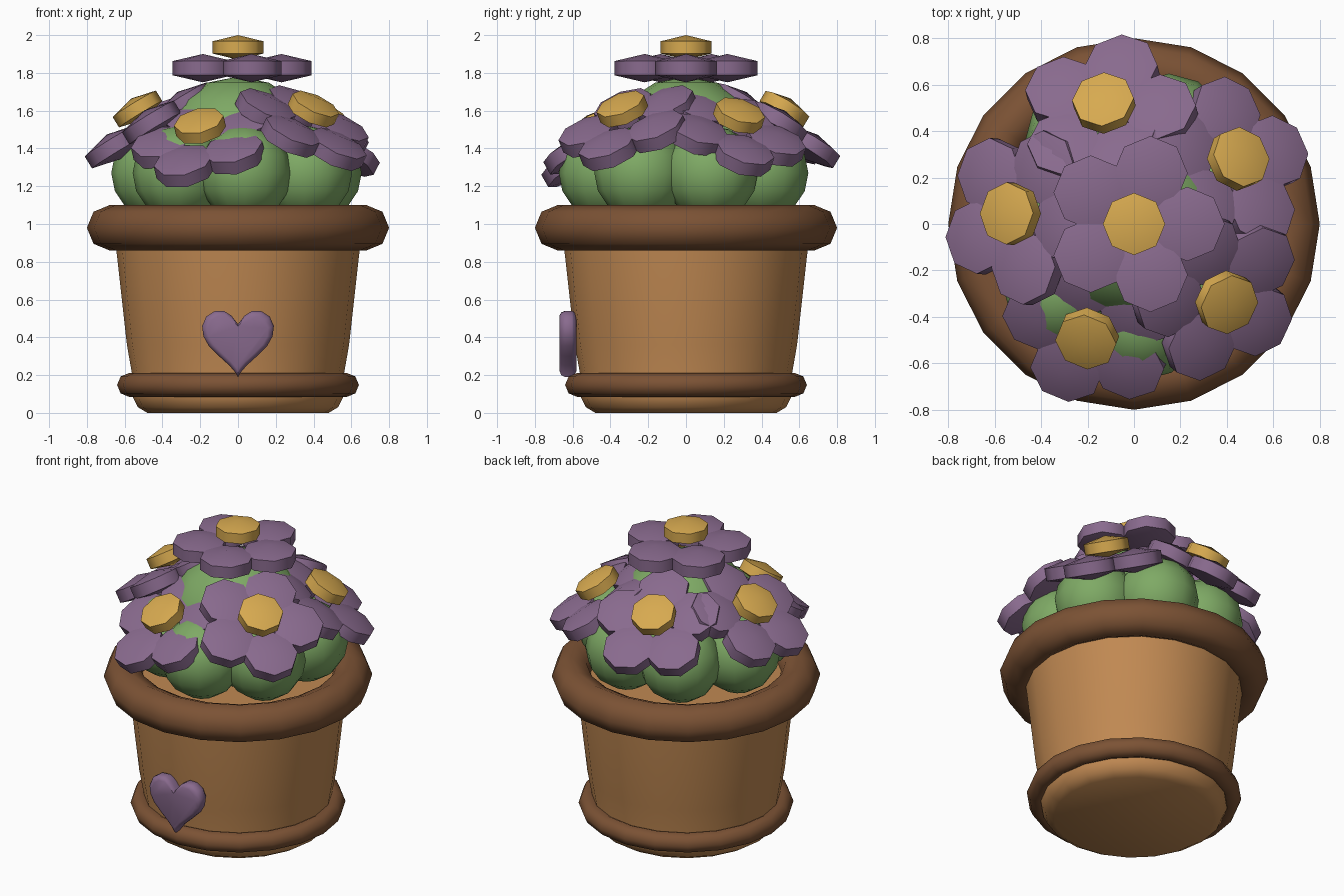
import bpy, bmesh, math
from mathutils import Matrix, Vector

if "Cube" in bpy.data.objects:
    bpy.data.objects.remove(bpy.data.objects["Cube"])


def material(name, rgb):
    m = bpy.data.materials.new(name)
    m.diffuse_color = (*rgb, 1)
    m.use_nodes = True
    m.node_tree.nodes["Principled BSDF"].inputs["Base Color"].default_value = m.diffuse_color
    return m


PURPLE = material("purple", (0.25, 0.145, 0.27))
GREEN = material("green", (0.21, 0.40, 0.13))
YELLOW = material("yellow", (0.68, 0.40, 0.08))
TAN = material("tan", (0.53, 0.25, 0.085))
BROWN = material("brown", (0.20, 0.085, 0.035))


def finish(name, bm, mat, angle=60):
    bmesh.ops.recalc_face_normals(bm, faces=bm.faces)
    me = bpy.data.meshes.new(name)
    bm.to_mesh(me)
    bm.free()
    me.materials.append(mat)
    ob = bpy.data.objects.new(name, me)
    bpy.context.collection.objects.link(ob)
    bpy.ops.object.select_all(action='DESELECT')
    ob.select_set(True)
    bpy.context.view_layer.objects.active = ob
    bpy.ops.object.shade_smooth_by_angle(angle=math.radians(angle))
    return ob


def skin(bm, rings, closed):
    """Join equal-length vertex rings; close into a torus or cap the ends."""
    n = len(rings[0])
    pairs = list(zip(rings, rings[1:] + rings[:1])) if closed else list(zip(rings, rings[1:]))
    for a, b in pairs:
        for i in range(n):
            j = (i + 1) % n
            bm.faces.new((a[i], a[j], b[j], b[i]))
    if not closed:
        bm.faces.new(rings[0])
        bm.faces.new(rings[-1])


def lathe(name, profile, mat, closed=False, sides=20):
    bm = bmesh.new()
    rings = [[bm.verts.new((r * math.cos(math.tau * i / sides),
                            r * math.sin(math.tau * i / sides), z))
              for i in range(sides)] for r, z in profile]
    skin(bm, rings, closed)
    return finish(name, bm, mat)


def torus(name, major, minor, z, mat, steps=8):
    prof = [(major + minor * math.cos(math.tau * k / steps),
             z + minor * math.sin(math.tau * k / steps)) for k in range(steps)]
    return lathe(name, prof, mat, closed=True)


def ellipsoid(name, matrix, radius, height, segs, rings, mat):
    bm = bmesh.new()
    bmesh.ops.create_uvsphere(bm, u_segments=segs, v_segments=rings, radius=1)
    bm.transform(matrix @ Matrix.Diagonal((radius, radius, height, 1)))
    return finish(name, bm, mat)


# Pot
lathe("pot_body", [(0.48, 0), (0.53, 0.03), (0.555, 0.08), (0.56, 0.2),
                   (0.588, 0.36), (0.645, 0.87), (0.655, 1.0)], TAN)
torus("pot_rim", 0.68, 0.12, 0.98, BROWN)
torus("pot_foot_band", 0.577, 0.063, 0.148, BROWN)

# Heart on the front
half = [(0, 0.47), (0.035, 0.515), (0.075, 0.54), (0.125, 0.538), (0.168, 0.51),
        (0.19, 0.46), (0.183, 0.405), (0.155, 0.355), (0.1, 0.3), (0.045, 0.25),
        (0.015, 0.215), (0, 0.19)]
outline = half + [(-x, z) for x, z in half[-2:0:-1]]
bm = bmesh.new()
layers = [(0.84, -0.67), (0.95, -0.66), (1, -0.64), (1, -0.605), (0.95, -0.59), (0.84, -0.58)]
skin(bm, [[bm.verts.new((x * s, y, 0.39 + (z - 0.39) * s)) for x, z in outline]
          for s, y in layers], False)
finish("heart", bm, PURPLE, 50)

# Leafy mound
ellipsoid("foliage_top", Matrix.Translation((0, 0, 1.36)), 0.43, 0.42, 12, 8, GREEN)
for k in range(7):
    a = math.radians(-85 + k * 360 / 7)
    ellipsoid(f"foliage_{k + 1}",
              Matrix.Translation((0.425 * math.cos(a), 0.425 * math.sin(a), 1.27)),
              0.25, 0.25, 12, 8, GREEN)


# Flowers: five flattened petals round a yellow centre
def flower(name, x, y, z, phase, tilt):
    up = Vector((0, 0, 1))
    lean = Matrix.Identity(4)
    if tilt:
        axis = up.cross(Vector((x, y, 0)))
        lean = Matrix.Rotation(tilt, 4, axis)
    base = Matrix.Translation((x, y, z)) @ lean
    for k in range(5):
        a = math.radians(phase + 72 * k)
        spot = Matrix.Translation((0.23 * math.cos(a), 0.23 * math.sin(a), 0))
        ellipsoid(f"{name}_petal_{k + 1}", base @ spot, 0.185, 0.075, 8, 3, PURPLE)
    ellipsoid(f"{name}_centre", base @ Matrix.Translation((0, 0, 0.11)),
              0.155, 0.065, 8, 3, YELLOW)


flower("top_flower", 0, 0, 1.825, 0, 0)
for i, (x, y, z, phase) in enumerate([(-0.116, 0.465, 1.515, 4), (0.40, 0.25, 1.48, 18),
                                      (0.355, -0.30, 1.515, 38), (-0.18, -0.44, 1.425, 24),
                                      (-0.475, 0.04, 1.515, 60)]):
    flower(f"side_flower_{i + 1}", x, y, z, phase, 0.55)
